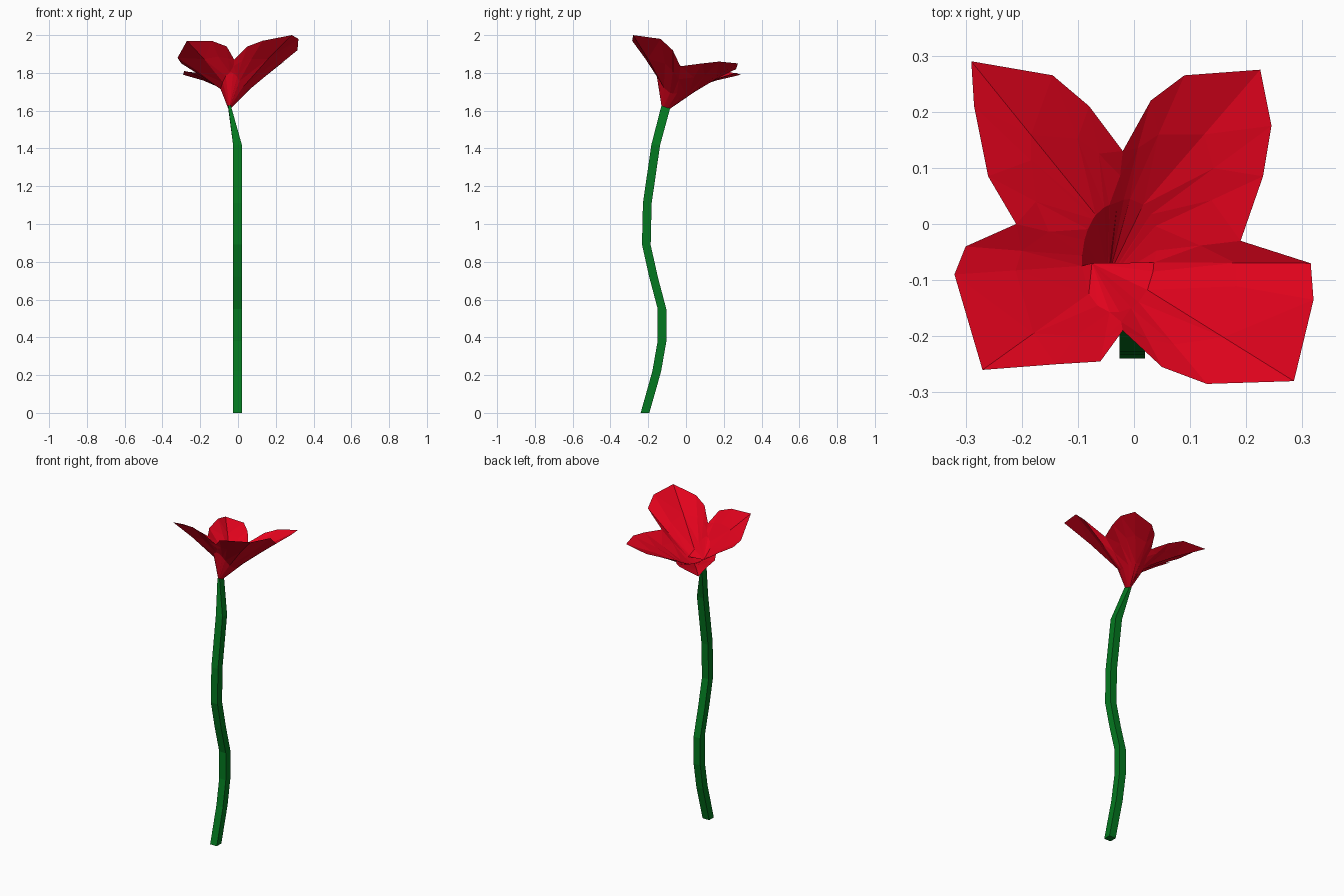
import bpy, bmesh, math
from mathutils import Vector

if "Cube" in bpy.data.objects:
    bpy.data.objects.remove(bpy.data.objects["Cube"])


def material(name, rgb):
    m = bpy.data.materials.new(name)
    m.diffuse_color = (*rgb, 1)
    m.use_nodes = True
    m.node_tree.nodes["Principled BSDF"].inputs["Base Color"].default_value = m.diffuse_color
    return m


def loft(name, rings, mat, caps=False, fold=None):
    """Skin a list of equal closed rings into one flat-shaded object."""
    bm = bmesh.new()
    rows = [[bm.verts.new(p) for p in ring] for ring in rings]
    n = len(rows[0])
    for a, b in zip(rows, rows[1:]):
        for i in range(n):
            j = (i + 1) % n
            bm.faces.new((a[i], a[j], b[j], b[i]))
    if caps:
        bm.faces.new(rows[0][::-1])
        bm.faces.new(rows[-1])
    if fold:
        # fan from the throat ring to an inner point, over the front part
        tip = bm.verts.new(fold)
        for i in range(n):
            a, b = rows[1][i], rows[1][(i + 1) % n]
            if max(a.co.y, b.co.y) < -.06:
                bm.faces.new((tip, a, b))
    bmesh.ops.triangulate(bm, faces=[f for f in bm.faces if len(f.verts) == 4])
    me = bpy.data.meshes.new(name)
    bm.to_mesh(me)
    bm.free()
    me.materials.append(mat)
    ob = bpy.data.objects.new(name, me)
    bpy.context.collection.objects.link(ob)
    return ob


red = material("petal red", (0.82, 0.001, 0.013))
green = material("stem green", (0.001, 0.19, 0.014))

# Stem: square section swept along a wavy path (y, z), bending to the bloom
path = [(-.217, 0), (-.155, .22), (-.127, .38), (-.127, .55), (-.172, .72),
        (-.21, .89), (-.205, 1.11), (-.16, 1.42), (-.107, 1.62)]
rings = []
for k, (y, z) in enumerate(path):
    last = k == len(path) - 1
    x, hx = (-.045, .007) if last else (-.003, .023)
    tilt = 0 if k == 0 else -.3 if last else -.05
    rings.append([(x + sx * hx, y + sy * .023, z + sy * .023 * tilt)
                  for sx, sy in ((-1, -1), (1, -1), (1, 1), (-1, 1))])
loft("stem", rings, green, caps=True)

# Petal rim, counter-clockwise: each row is one notch followed by one petal
rim = [
    (-.02, -.19, 1.87), (.05, -.255, 1.94), (.13, -.285, 1.97),
    (.285, -.28, 2.0), (.32, -.135, 1.98), (.315, -.07, 1.92),
    (.19, -.03, 1.835), (.23, .085, 1.85), (.245, .175, 1.86),
    (.225, .275, 1.85), (.09, .265, 1.82), (.03, .22, 1.80),
    (-.02, .13, 1.76), (-.08, .21, 1.785), (-.145, .265, 1.80),
    (-.29, .29, 1.79), (-.285, .21, 1.81), (-.26, .085, 1.805),
    (-.21, 0, 1.80), (-.30, -.04, 1.85), (-.32, -.09, 1.88),
    (-.27, -.26, 1.97), (-.14, -.25, 1.97), (-.06, -.245, 1.94),
]
base, throat, middle = [], [], []
for i, p in enumerate(rim):
    ang = math.atan2(p[1] + .075, p[0] + .035)
    c, s = math.cos(ang), math.sin(ang)
    # small ring where the bloom sits on the stem
    base.append(Vector((-.045 + .009 * c, -.107 + .023 * s, 1.618 - .008 * s)))
    # throat, raised at the front and wider at the back right
    wide = 1 + .25 * max(0, c) * max(0, s) * 2
    t = Vector((-.035 + wide * c * (.07 if c > 0 else .058),
                -.07 + wide * s * (.105 if s > 0 else .088),
                1.703 - .012 * c + .1 * max(0, -s) ** 2))
    throat.append(t)
    # halfway row, gently lifted so the petals flatten towards their tips
    m = t.lerp(Vector(p), .52)
    m.z += (0, .002, .006, .008, .006, .002)[i % 6]
    middle.append(m)
loft("bloom", [base, throat, middle, rim], red, fold=(-.075, -.07, 1.70))
